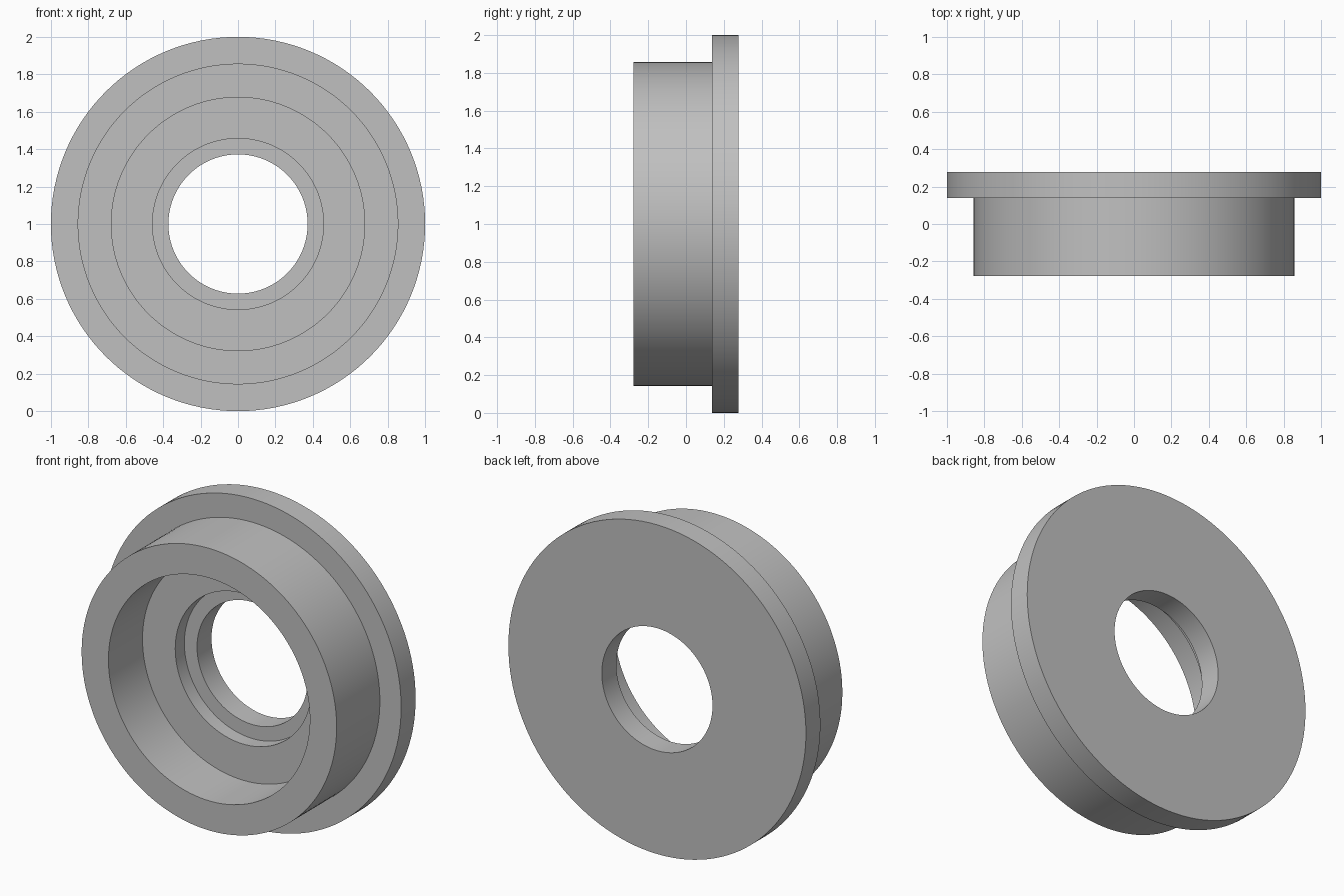
import bpy
import bmesh
from math import cos, sin, tau, radians

if "Cube" in bpy.data.objects:
    bpy.data.objects.remove(bpy.data.objects["Cube"], do_unlink=True)


def flat_material(name, colour):
    mat = bpy.data.materials.new(name)
    mat.use_nodes = True
    mat.diffuse_color = colour
    mat.node_tree.nodes["Principled BSDF"].inputs["Base Color"].default_value = colour
    return mat


def lathe_y(name, profile, material, centre_z=1.0, segments=128):
    """Revolve a closed (radius, y) profile about the front-to-back axis."""
    bm = bmesh.new()
    rings = []
    for i in range(segments):
        a = tau * i / segments
        rings.append([bm.verts.new((r * cos(a), y, centre_z + r * sin(a)))
                      for r, y in profile])
    n = len(profile)
    for i, ring in enumerate(rings):
        following = rings[(i + 1) % segments]
        for j in range(n):
            k = (j + 1) % n
            bm.faces.new((ring[j], ring[k], following[k], following[j]))
    bmesh.ops.recalc_face_normals(bm, faces=bm.faces)
    mesh = bpy.data.meshes.new(name)
    bm.to_mesh(mesh)
    bm.free()
    mesh.materials.append(material)
    obj = bpy.data.objects.new(name, mesh)
    bpy.context.collection.objects.link(obj)
    bpy.ops.object.select_all(action='DESELECT')
    obj.select_set(True)
    bpy.context.view_layer.objects.active = obj
    bpy.ops.object.shade_smooth_by_angle(angle=radians(30))
    return obj


FRONT, POCKET_FLOOR, SHOULDER, BACK = -0.277, 0.05, 0.138, 0.277
FLANGE_R, BODY_R, POCKET_R, STEP_R, BORE_R = 1.0, 0.857, 0.677, 0.457, 0.372

grey = flat_material("plain grey", (0.53, 0.53, 0.53, 1.0))

# Flanged bushing: rear flange, front barrel, stepped pocket and through bore
lathe_y("flanged_bushing", [
    (BODY_R, FRONT), (BODY_R, SHOULDER),
    (FLANGE_R, SHOULDER), (FLANGE_R, BACK),
    (BORE_R, BACK), (BORE_R, SHOULDER),
    (STEP_R, SHOULDER), (STEP_R, POCKET_FLOOR),
    (POCKET_R, POCKET_FLOOR), (POCKET_R, FRONT),
], grey)
